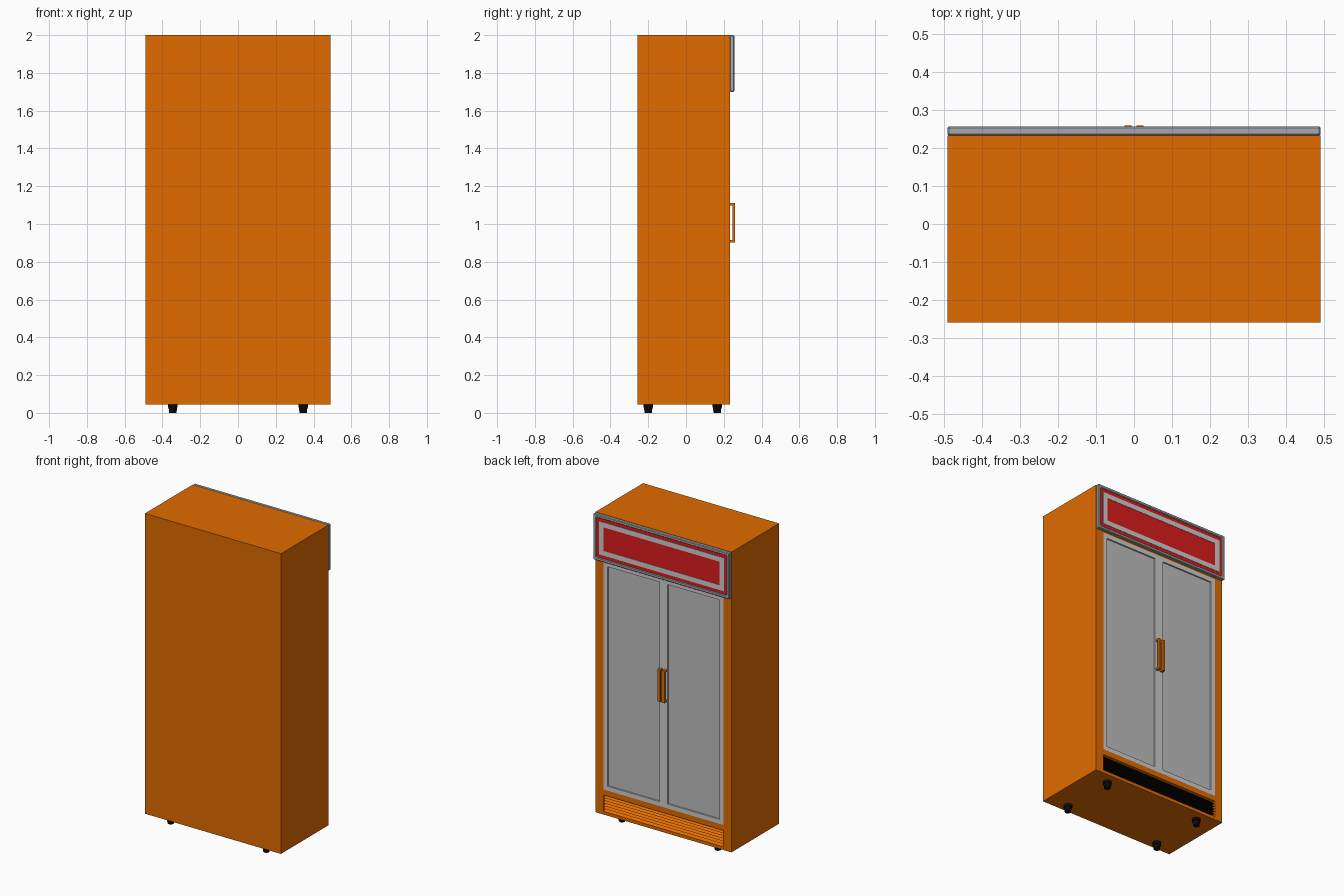
import bpy
import bmesh
from mathutils import Matrix

old = bpy.data.objects.get("Cube")
if old:
    bpy.data.objects.remove(old, do_unlink=True)


def material(name, rgb):
    m = bpy.data.materials.new(name)
    m.use_nodes = True
    m.diffuse_color = (*rgb, 1)
    m.node_tree.nodes["Principled BSDF"].inputs["Base Color"].default_value = (*rgb, 1)
    return m


ORANGE = material("orange_paint", (0.75, 0.15, 0.0))
GREY = material("frame_grey", (0.62, 0.62, 0.62))
GLASS = material("glass_grey", (0.52, 0.52, 0.52))
STEEL = material("sign_steel", (0.38, 0.41, 0.44))
RED = material("sign_red", (0.72, 0.012, 0.013))
BLACK = material("black_rubber", (0.003, 0.003, 0.003))

SIDE, BACK, FACE = 0.49, -0.258, 0.232   # cabinet half width, rear and door planes
OPEN = 0.432                             # half width of door and vent openings
VENT_LOW, VENT_HIGH = 0.066, 0.172


def finish(name, bm, *mats):
    bmesh.ops.recalc_face_normals(bm, faces=bm.faces)
    mesh = bpy.data.meshes.new(name)
    bm.to_mesh(mesh)
    bm.free()
    for m in mats:
        mesh.materials.append(m)
    ob = bpy.data.objects.new(name, mesh)
    bpy.context.scene.collection.objects.link(ob)
    return ob


def add_box(bm, x, y, z):
    size = [b - a for a, b in (x, y, z)]
    mid = [(a + b) / 2 for a, b in (x, y, z)]
    bmesh.ops.create_cube(bm, size=1, matrix=Matrix.Translation(mid) @ Matrix.Diagonal((*size, 1)))


def box(name, mat, x, y, z):
    bm = bmesh.new()
    add_box(bm, x, y, z)
    return finish(name, bm, mat)


def ring(name, mat, x, y, z, width):
    """Rectangular frame standing in the xz plane."""
    bm = bmesh.new()
    corners = [(x[0], z[0]), (x[1], z[0]), (x[1], z[1]), (x[0], z[1])]
    face = bm.faces.new([bm.verts.new((a, y[0], b)) for a, b in corners])
    face.normal_update()
    bmesh.ops.inset_region(bm, faces=[face], thickness=width,
                           use_boundary=True, use_even_offset=True)
    bmesh.ops.delete(bm, geom=[face], context='FACES')
    extruded = bmesh.ops.extrude_face_region(bm, geom=bm.faces[:], use_keep_orig=True)["geom"]
    moved = [g for g in extruded if isinstance(g, bmesh.types.BMVert)]
    bmesh.ops.translate(bm, verts=moved, vec=(0, y[1] - y[0], 0))
    return finish(name, bm, mat)


# Cabinet with shallow openings for the doors and the vent
cabinet = box("cabinet", ORANGE, (-SIDE, SIDE), (BACK, FACE), (0.045, 2.0))
bm = bmesh.new()
add_box(bm, (-OPEN, OPEN), (0.195, 0.3), (0.208, 1.695))
add_box(bm, (-OPEN, OPEN), (0.195, 0.3), (VENT_LOW, VENT_HIGH))
cutter = finish("opening_cutter", bm)
cutter.hide_render = True
cut = cabinet.modifiers.new("openings", 'BOOLEAN')
cut.operation, cut.object = 'DIFFERENCE', cutter
bpy.context.view_layer.objects.active = cabinet
bpy.ops.object.modifier_apply(modifier=cut.name)
bpy.data.objects.remove(cutter, do_unlink=True)

# Paired doors, glass and handles
for side, sign in (("left", 1), ("right", -1)):
    def span(a, b):
        return tuple(sorted((a * sign, b * sign)))

    ring(side + "_door_frame", GREY, span(0.001, OPEN), (0.196, FACE), (0.208, 1.695), 0.029)
    box(side + "_door_glass", GLASS, span(0.02, OPEN - 0.02), (0.198, FACE - 0.01), (0.225, 1.68))
    bm = bmesh.new()
    grip = span(0.006, 0.025)
    add_box(bm, grip, (0.247, 0.259), (0.902, 1.11))
    for low in (0.902, 1.098):
        add_box(bm, grip, (FACE - 0.002, 0.247), (low, low + 0.012))
    finish(side + "_handle", bm, ORANGE)

# Vent backing and steep louvres with dark undersides
box("vent_backing", BLACK, (-OPEN, OPEN), (0.194, 0.21), (VENT_LOW, VENT_HIGH))
bm = bmesh.new()
count = 6
pitch = (VENT_HIGH - VENT_LOW) / count
for i in range(count):
    low = VENT_LOW + i * pitch
    profile = [(0.21, low), (FACE - 0.001, low), (0.21, low + pitch * 0.7)]
    ends = [[bm.verts.new((x, y, z)) for y, z in profile] for x in (-OPEN, OPEN)]
    for end in ends:
        bm.faces.new(end)
    for j in range(3):
        k = (j + 1) % 3
        bm.faces.new((ends[0][j], ends[0][k], ends[1][k], ends[1][j]))
louvres = finish("vent_louvres", bm, ORANGE, BLACK)
for poly in louvres.data.polygons:
    poly.material_index = int(poly.normal.z < -0.5)

# Header: chamfered frame, panel and raised border
header = ring("header_frame", STEEL, (-SIDE, SIDE), (FACE, 0.256), (1.70, 2.0), 0.02)
chamfer = header.modifiers.new("chamfer", 'BEVEL')
chamfer.width, chamfer.segments = 0.004, 1
box("header_panel", RED, (-0.475, 0.475), (FACE, 0.25), (1.715, 1.985))
ring("header_border", GREY, (-0.45, 0.45), (0.249, 0.252), (1.742, 1.958), 0.032)

# Tapered feet with a wider collar
for fx in (-0.345, 0.345):
    for fy in (-0.2, 0.165):
        bm = bmesh.new()
        for r_low, r_high, low, high in ((0.019, 0.023, 0, 0.03), (0.026, 0.026, 0.028, 0.046)):
            bmesh.ops.create_cone(bm, cap_ends=True, segments=16, radius1=r_low, radius2=r_high,
                                  depth=high - low,
                                  matrix=Matrix.Translation((fx, fy, (low + high) / 2)))
        foot = finish(f"foot_{'left' if fx > 0 else 'right'}_{'back' if fy > 0 else 'front'}", bm, BLACK)
        bpy.ops.object.select_all(action='DESELECT')
        foot.select_set(True)
        bpy.context.view_layer.objects.active = foot
        bpy.ops.object.shade_smooth_by_angle()
